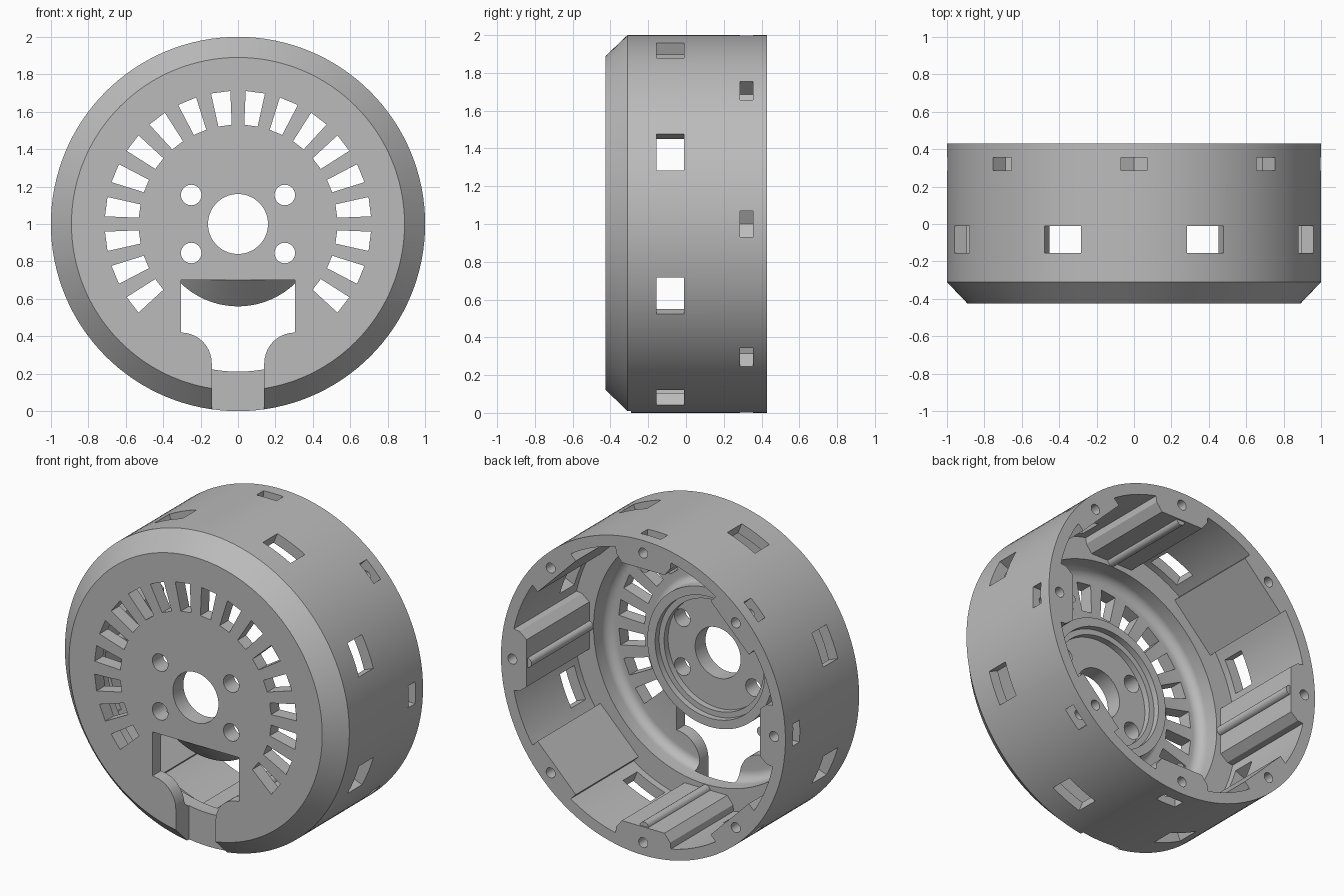
import bpy, bmesh
from math import sin, cos, pi, radians

if "Cube" in bpy.data.objects:
    bpy.data.objects.remove(bpy.data.objects["Cube"])

grey = bpy.data.materials.new("plain_grey")
grey.use_nodes = True
grey.diffuse_color = (0.5, 0.5, 0.5, 1)
grey.node_tree.nodes["Principled BSDF"].inputs["Base Color"].default_value = (0.5, 0.5, 0.5, 1)

BACK, FRONT, LEDGE, FLOOR = 0.43, -0.425, -0.2, -0.34


def finish(bm, name):
    bmesh.ops.recalc_face_normals(bm, faces=bm.faces)
    mesh = bpy.data.meshes.new(name)
    bm.to_mesh(mesh)
    bm.free()
    mesh.materials.append(grey)
    ob = bpy.data.objects.new(name, mesh)
    bpy.context.collection.objects.link(ob)
    return ob


def lathe(name, profile, closed=True, steps=128):
    """Spin (radius, y) points around the y axis at z = 1."""
    bm = bmesh.new()
    rings = []
    for i in range(steps):
        a = 2 * pi * i / steps
        rings.append([bm.verts.new((r * sin(a), y, 1 + r * cos(a))) for r, y in profile])
    n = len(profile)
    for i in range(steps):
        p, q = rings[i], rings[(i + 1) % steps]
        for j in range(n if closed else n - 1):
            k = (j + 1) % n
            bm.faces.new((p[j], p[k], q[k], q[j]))
    if not closed:
        bm.faces.new([r[0] for r in rings])
        bm.faces.new([r[-1] for r in rings])
    return finish(bm, name)


def prism(bm, points, y0, y1, angle=0):
    """Extrude (sideways, radial) points along y, turned clockwise from the top."""
    a = radians(angle)
    loops = [[bm.verts.new((r * sin(a) + t * cos(a), y, 1 + r * cos(a) - t * sin(a)))
              for t, r in points] for y in (y0, y1)]
    n = len(points)
    bm.faces.new(loops[0])
    bm.faces.new(loops[1])
    for i in range(n):
        j = (i + 1) % n
        bm.faces.new((loops[0][i], loops[0][j], loops[1][j], loops[1][i]))


def arc(cx, cy, r, start, end, steps=10):
    return [(cx + r * cos(radians(start + (end - start) * i / steps)),
             cy + r * sin(radians(start + (end - start) * i / steps))) for i in range(steps + 1)]


def circle(cx, cy, r, steps=24):
    return arc(cx, cy, r, 0, 360, steps)[:-1]


def combine(target, tool, operation):
    mod = target.modifiers.new("combine", 'BOOLEAN')
    mod.operation, mod.solver, mod.object = operation, 'EXACT', tool
    bpy.context.view_layer.objects.active = target
    bpy.ops.object.modifier_apply(modifier=mod.name)
    bpy.data.objects.remove(tool)


# Drum shell with bevelled front, stepped wall, dished floor and cupped hub
profile = [(0.16, FRONT), (0.89, FRONT), (1, -0.31), (1, BACK), (0.93, BACK), (0.93, LEDGE), (0.79, LEDGE)]
profile += arc(0.73, -0.28, 0.06, 0, -90)
profile += arc(0.49, -0.29, 0.05, -90, -180)
profile += [(0.44, -0.24), (0.385, -0.24), (0.385, -0.28), (0.35, -0.28), (0.35, -0.32), (0.16, -0.32)]
drum = lathe("drum_housing", profile)

# Mounting pads inside the wall: tall ones on the axes, low ones on the diagonals
bm = bmesh.new()
for angle in range(0, 360, 45):
    if angle % 90 == 0:
        pad = [(-0.2, 0.955), (-0.19, 0.87), (-0.15, 0.82), (0.15, 0.82), (0.19, 0.87), (0.2, 0.955)]
    else:
        pad = [(-0.19, 0.955), (-0.19, 0.86), (0.19, 0.86), (0.19, 0.955)]
    prism(bm, pad, LEDGE - 0.02, BACK, angle)
combine(drum, finish(bm, "pads"), 'UNION')

# Rounded ribs along the tall pads
bm = bmesh.new()
for angle in range(0, 360, 90):
    prism(bm, circle(0, 0.822, 0.03, 16), LEDGE - 0.01, BACK - 0.01, angle)
combine(drum, finish(bm, "ribs"), 'UNION')

# Cable opening in the front, leaving a flared hub behind it
side = [(0.305, -0.3)] + arc(0.305, -0.745, 0.165, 90, 180) + [(0.14, -1.1)]
bm = bmesh.new()
prism(bm, side + [(-x, z) for x, z in reversed(side)], -0.5, -0.29)
opening = finish(bm, "opening_cutter")
flare = lathe("flare", [(0.222, -0.5), (0.44, -0.29), (0.44, -0.26)], closed=False)
combine(opening, flare, 'DIFFERENCE')
combine(drum, opening, 'DIFFERENCE')

# Vents, hub bolt holes, wall windows and nut slots
bm = bmesh.new()
for k in range(9):
    for s in (-1, 1):
        prism(bm, [(-0.036, 0.53), (0.036, 0.53), (0.052, 0.71), (-0.052, 0.71)],
              -0.5, -0.27, s * (7.5 + 15 * k))
for x in (-0.25, 0.25):
    for z in (-0.155, 0.155):
        prism(bm, circle(x, z, 0.055), -0.5, -0.21)
for angle in range(0, 360, 45):
    prism(bm, [(-0.105, 0.85), (0.105, 0.85), (0.105, 1.1), (-0.105, 1.1)], -0.155, -0.01, angle + 22.5)
    prism(bm, [(0, 0.865), (0.07, 0.9), (0.07, 1.1), (-0.07, 1.1), (-0.07, 0.9)], 0.285, 0.355, angle)
combine(drum, finish(bm, "slot_cutter"), 'DIFFERENCE')

# Screw holes in the back rim
bm = bmesh.new()
for angle in range(0, 360, 45):
    prism(bm, circle(0, 0.92, 0.032, 16), 0.2, 0.5, angle)
combine(drum, finish(bm, "screw_cutter"), 'DIFFERENCE')

# Smooth the round walls and keep the edges crisp
bpy.ops.object.select_all(action='DESELECT')
drum.select_set(True)
bpy.context.view_layer.objects.active = drum
bpy.ops.object.shade_smooth_by_angle(angle=radians(25))
